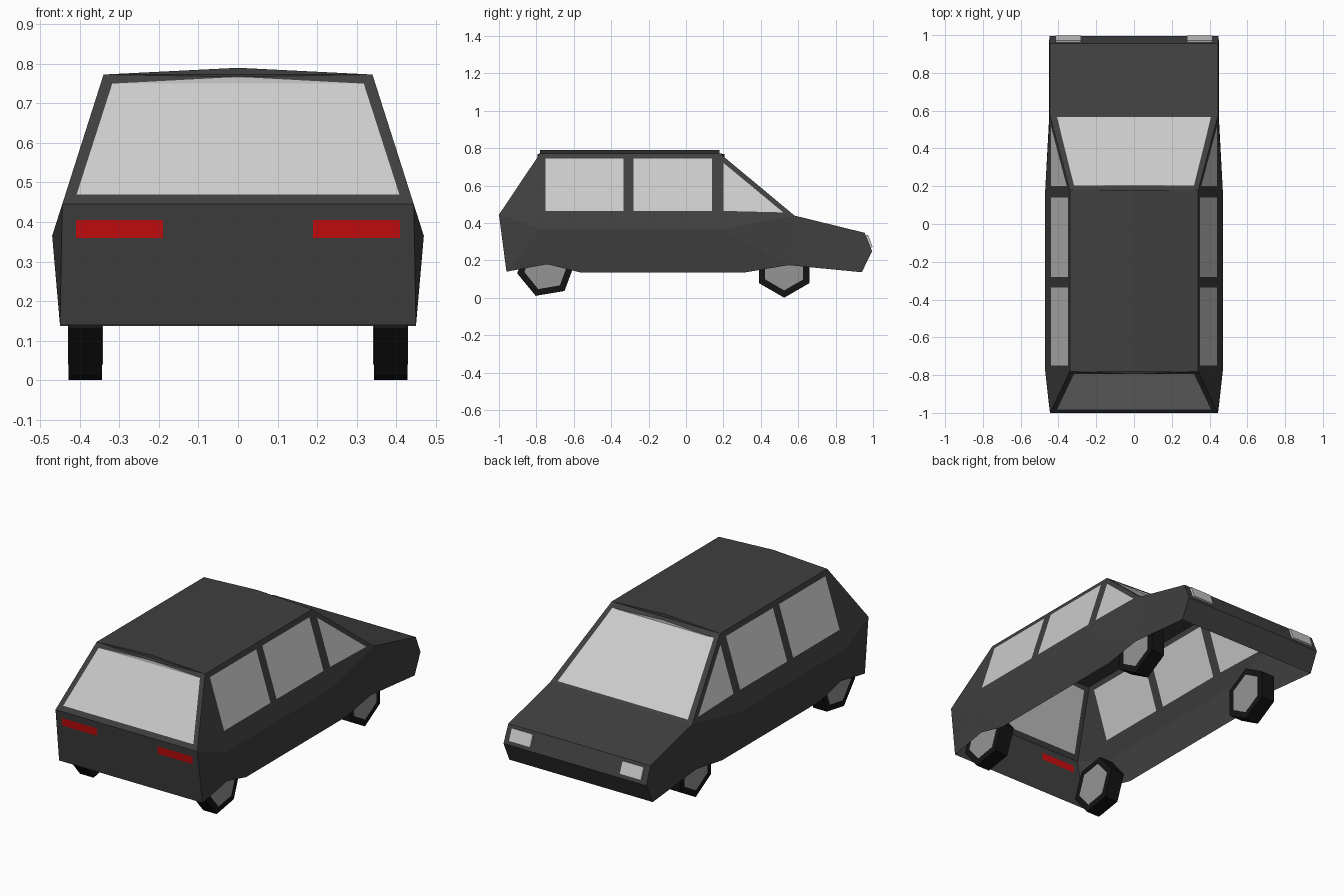
import bpy, bmesh, math
from mathutils import Vector
from mathutils.geometry import tessellate_polygon

if "Cube" in bpy.data.objects:
    bpy.data.objects.remove(bpy.data.objects["Cube"])


def material(name, r, g, b):
    m = bpy.data.materials.new(name)
    m.diffuse_color = (r, g, b, 1)
    m.use_nodes = True
    m.node_tree.nodes["Principled BSDF"].inputs["Base Color"].default_value = m.diffuse_color
    return m


PAINT = material("dark_paint", .05, .05, .05)
RUBBER = material("rubber", .007, .007, .007)
GLASS = material("pale_glass", .6, .6, .6)
METAL = material("hub_grey", .3, .3, .3)
RED = material("red_lens", .6, .004, .005)


def build(name, panels, mat):
    """Each panel is a list of loops: the outline, then any openings."""
    bm = bmesh.new()
    for loops in panels:
        loops = [[Vector(p) for p in loop] for loop in loops]
        pts = [p for loop in loops for p in loop]
        vs = [bm.verts.new(p) for p in pts]
        mid = sum(pts, Vector()) / len(pts) - Vector((0, 0, .3))
        for tri in tessellate_polygon(loops):
            f = bm.faces.new([vs[i] for i in tri])
            f.normal_update()
            if f.normal.dot(mid) < 0:
                f.normal_flip()
    bmesh.ops.remove_doubles(bm, verts=bm.verts, dist=.0005)
    me = bpy.data.meshes.new(name)
    bm.to_mesh(me)
    bm.free()
    me.materials.append(mat)
    ob = bpy.data.objects.new(name, me)
    bpy.context.collection.objects.link(ob)
    return ob


def span(*yzx):
    """Loop across the car from (x, y, z) points on the right, mirrored to the left."""
    right = list(yzx)
    return right + [(-x, y, z) for x, y, z in reversed(right) if x > 0]


def side(s, *yz):
    """Points lying on the sloped upper side plane."""
    return [(s * (.34 + .3186 * (.773 - z)), y, z) for y, z in yz]


def rear(x, z):
    return (x, -1 + (.445 - z) * .13, z)


# Openings that are filled by glass and lenses
rear_glass = span((0, -.795, .767), (.318, -.795, .75), (.408, -.983, .47))
windshield = span((0, .205, .768), (.318, .205, .752), (.408, .567, .451))
tail_lights = [[rear(s * x, z) for x, z in ((.19, .36), (.41, .36), (.41, .405), (.19, .405))]
               for s in (1, -1)]
windows = {s: [side(s, (-.75, .465), (-.335, .465), (-.335, .745), (-.75, .745)),
               side(s, (-.28, .465), (.14, .465), (.14, .745), (-.28, .745)),
               side(s, (.20, .465), (.52, .457), (.20, .722))] for s in (1, -1)}

# Open-bottomed body shell
body = [
    [span((0, -.78, .79), (.34, -.78, .773), (.4445, -1, .445)), rear_glass],
    [span((0, .18, .79), (.34, .18, .773), (.446, .58, .44)), windshield],
    [span((.4445, -1, .445), (.45, -.96, .14)), *tail_lights],
    [span((.446, .58, .44), (.446, .955, .348))],
    [span((.446, .955, .348), (.448, .995, .25))],
    [span((.448, .995, .25), (.45, .94, .137))],
]
for s in (1, -1):
    w1, w2 = (s * .47, -.78, .365), (s * .47, .18, .365)
    back, base = (s * .4445, -1, .445), (s * .446, .58, .44)
    low = [(s * .45, y, z) for y, z in ((-.96, .14), (-.74, .18), (-.57, .137),
                                        (.32, .137), (.55, .175), (.94, .137))]
    roof = [(s * .34, -.78, .773), (s * .34, .18, .773)]
    body += [
        [[(0, -.78, .79), (0, .18, .79), roof[1], roof[0]]],
        [[roof[0], roof[1], base, w2, w1, back], *windows[s]],
        [[w1, back, low[0]]],
        [[w1, low[0], low[1], low[2]]],
        [[w1, low[2], low[3], w2]],
        [[w2, low[3], low[4], base]],
        [[base, low[4], low[5], (s * .448, .995, .25), (s * .446, .955, .348)]],
    ]
build("body_shell", body, PAINT)

# Glass and tail lights sit flush in their openings
build("rear_window", [[rear_glass]], GLASS)
build("windshield", [[windshield]], GLASS)
build("side_windows", [[w] for s in (1, -1) for w in windows[s]], GLASS)
build("tail_lights", [[t] for t in tail_lights], RED)

# Headlights stand slightly proud of the nose
lamps = build("headlights", [[[(s * x, y, z) for x, y, z in (
    (.28, .987, .268), (.415, .987, .268), (.415, .961, .334), (.28, .961, .334))]]
    for s in (1, -1)], GLASS)
mod = lamps.modifiers.new("thickness", 'SOLIDIFY')
mod.thickness = .012
mod.offset = 1


# Six-sided wheels with hub plates
def hexagon(name, loc, r, depth, spin, mat):
    bm = bmesh.new()
    bmesh.ops.create_cone(bm, cap_ends=True, segments=6, radius1=r, radius2=r, depth=depth)
    me = bpy.data.meshes.new(name)
    bm.to_mesh(me)
    bm.free()
    # put one corner straight down, then add the spin about the axle
    pts = [v.co.copy() for v in me.vertices]
    turn = math.radians(spin) - math.atan2(pts[0].y, pts[0].x) - math.pi / 2
    for v, p in zip(me.vertices, pts):
        c, n = math.cos(turn), math.sin(turn)
        v.co = (p.z, p.x * c - p.y * n, p.x * n + p.y * c)
    me.materials.append(mat)
    ob = bpy.data.objects.new(name, me)
    ob.location = loc
    bpy.context.collection.objects.link(ob)


for end, y, spin in (("hood_end", .525, 0), ("tail_end", -.749, 39.5)):
    for label, s in (("right", 1), ("left", -1)):
        loc = (s * .386, y, .157)
        hexagon(f"{end}_{label}_tyre", loc, .156, .085, spin, RUBBER)
        hexagon(f"{end}_{label}_hub", loc, .117, .088, spin, METAL)
